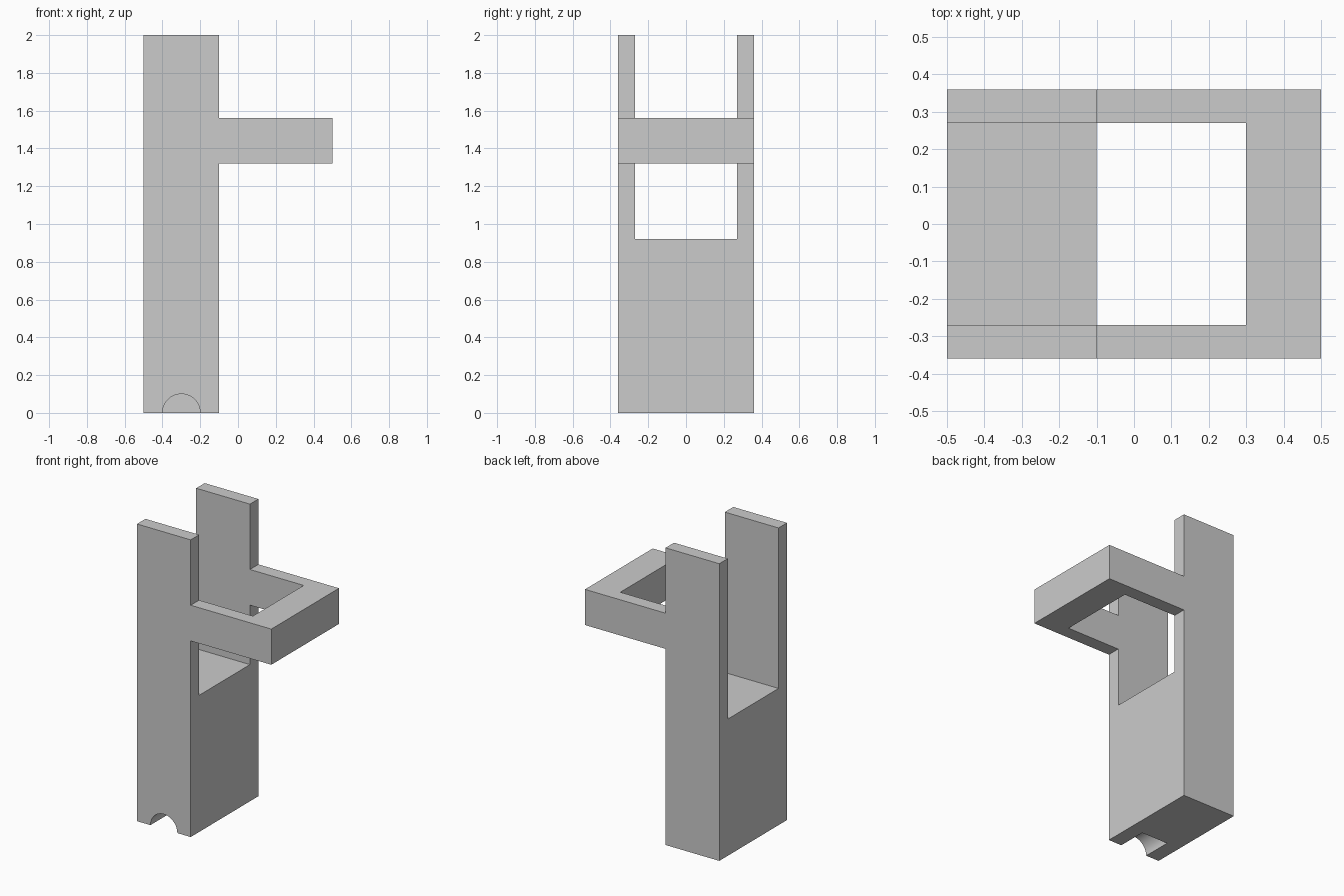
import bpy, bmesh
from math import pi, radians, cos, sin

if "Cube" in bpy.data.objects:
    bpy.data.objects.remove(bpy.data.objects["Cube"])


def extrude_profile(name, points, y0, y1):
    """Extrude an x-z outline from y0 to y1."""
    bm = bmesh.new()
    face = bm.faces.new([bm.verts.new((x, y0, z)) for x, z in points])
    side = bmesh.ops.extrude_face_region(bm, geom=[face])["geom"]
    verts = [v for v in side if isinstance(v, bmesh.types.BMVert)]
    bmesh.ops.translate(bm, verts=verts, vec=(0, y1 - y0, 0))
    bmesh.ops.recalc_face_normals(bm, faces=bm.faces)
    mesh = bpy.data.meshes.new(name)
    bm.to_mesh(mesh)
    bm.free()
    obj = bpy.data.objects.new(name, mesh)
    bpy.context.collection.objects.link(obj)
    return obj


def cut(target, cutter):
    """Subtract the cutter and remove it."""
    bpy.context.view_layer.objects.active = target
    mod = target.modifiers.new(cutter.name, "BOOLEAN")
    mod.operation = "DIFFERENCE"
    mod.solver = "EXACT"
    mod.object = cutter
    cutter.hide_render = True
    bpy.ops.object.modifier_apply(modifier=mod.name)
    bpy.data.objects.remove(cutter)


# Post with side arm, as one silhouette
post = extrude_profile("forked_post", [
    (-0.5, 0), (-0.1, 0), (-0.1, 1.32), (0.5, 1.32),
    (0.5, 1.56), (-0.1, 1.56), (-0.1, 2), (-0.5, 2)], -0.36, 0.36)

# Slot between the prongs, also opens the loop in the arm
cut(post, extrude_profile("slot_cutter", [
    (-0.7, 0.92), (0.3, 0.92), (0.3, 2.2), (-0.7, 2.2)], -0.27, 0.27))

# Half-round notch in the foot, front side only
circle = [(-0.3 + 0.1 * cos(2 * pi * i / 64), 0.1 * sin(2 * pi * i / 64))
          for i in range(64)]
cut(post, extrude_profile("notch_cutter", circle, -0.5, -0.16))

# Smooth notch, sharp edges elsewhere
bpy.ops.object.select_all(action="DESELECT")
post.select_set(True)
bpy.context.view_layer.objects.active = post
bpy.ops.object.shade_smooth_by_angle(angle=radians(30))
